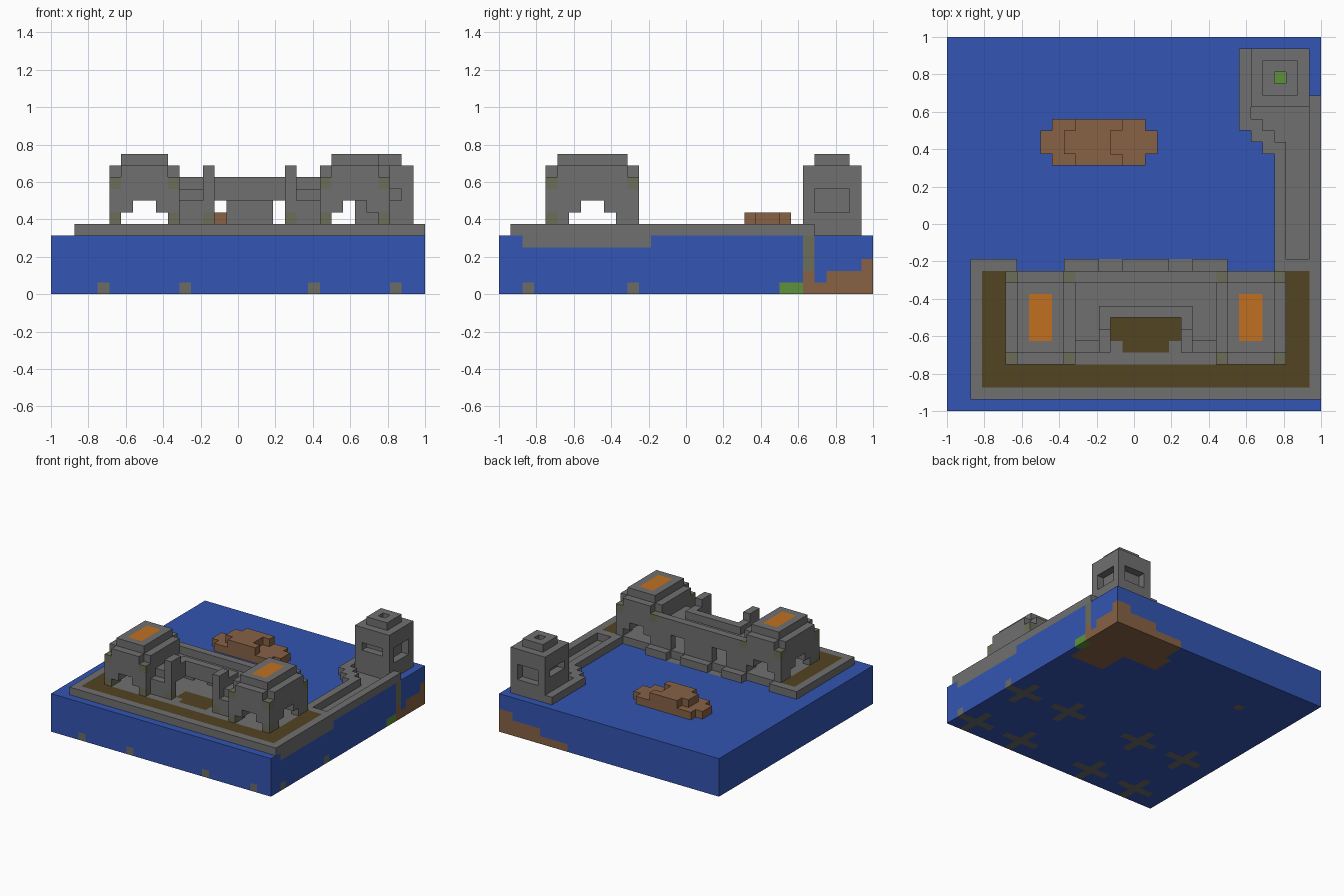
import bpy, bmesh
from mathutils import Vector

if "Cube" in bpy.data.objects:
    bpy.data.objects.remove(bpy.data.objects["Cube"], do_unlink=True)

COLOURS = {
    "water_blue": (0.033, 0.091, 0.445),
    "stone_grey": (0.16, 0.16, 0.16),
    "soil_brown": (0.084, 0.058, 0.016),
    "rock_brown": (0.242, 0.122, 0.061),
    "roof_orange": (0.527, 0.162, 0.015),
    "mossy_stone": (0.15, 0.155, 0.10),
    "leaf_green": (0.114, 0.283, 0.045),
    "piling_grey": (0.15, 0.15, 0.13),
}
BLUE, STONE, SOIL, ROCK, ORANGE, MOSS, GREEN, PILING = COLOURS
materials = []
for name, rgb in COLOURS.items():
    m = bpy.data.materials.new(name)
    m.use_nodes = True
    m.diffuse_color = (*rgb, 1)
    bsdf = m.node_tree.nodes["Principled BSDF"]
    bsdf.inputs["Base Color"].default_value = (*rgb, 1)
    bsdf.inputs["Roughness"].default_value = 0.9
    materials.append(m)
NAMES = list(COLOURS)

# Block volume: cell -> [part, colour]
N, CELL = 32, 1 / 16
cells = {}


def span(x, y, z):
    return [(i, j, k) for i in range(*x) for j in range(*y) for k in range(*z)]


def fill(part, colour, x, y, z):
    for c in span(x, y, z):
        cells[c] = [part, colour]


def carve(x, y, z):
    for c in span(x, y, z):
        cells.pop(c, None)


def paint(colour, x, y, z):
    for c in span(x, y, z):
        if c in cells:
            cells[c][1] = colour


def both(x):
    """The range and its mirror twin about the castle's middle."""
    return x, (34 - x[1], 34 - x[0])


# Water block with sea bed, pilings and weed
fill("water", BLUE, (0, N), (0, N), (0, 5))
for x, y, h in [((22, 32), (29, 32), 1), ((21, 32), (26, 29), 1), ((26, 31), (22, 26), 1),
                ((26, 32), (31, 32), 2), ((30, 32), (28, 32), 2),
                ((31, 32), (26, 27), 2), ((30, 32), (31, 32), 3)]:
    paint(ROCK, x, y, (0, h))
paint(GREEN, (31, 32), (24, 26), (0, 1))
paint(MOSS, (31, 32), (26, 27), (2, 5))
paint(ROCK, (7, 8), (25, 26), (0, 1))
for i in (4, 11, 22, 29):
    for j in (2, 11):
        paint(PILING, (i - 2, i + 3), (j, j + 1), (0, 1))
        paint(PILING, (i, i + 1), (j - 2, j + 3), (0, 1))
paint(STONE, (31, 32), (2, 13), (4, 5))

# Quay with garden soil and landing ledges
fill("quay", STONE, (2, 32), (1, 12), (5, 6))
paint(SOIL, (3, 31), (2, 12), (5, 6))
paint(STONE, (5, 29), (4, 12), (5, 6))
paint(SOIL, (14, 20), (6, 8), (5, 6))
paint(SOIL, (15, 19), (5, 6), (5, 6))
for x in ((2, 6), (28, 32), (10, 13), (15, 19), (21, 24)):
    fill("quay", STONE, x, (12, 13), (5, 6))
for x in both((13, 15)):
    paint(STONE, x, (12, 13), (4, 5))

# Pier: rims around a sunken walkway, widening in steps to the watchtower
fill("pier", STONE, (28, 32), (13, 27), (5, 6))
for x, y in [((27, 28), (22, 26)), ((26, 27), (23, 26)), ((25, 26), (24, 31))]:
    fill("pier", STONE, x, y, (5, 6))
for x, y in [((29, 31), (13, 26)), ((28, 29), (23, 26)),
             ((27, 28), (24, 26)), ((26, 27), (25, 26))]:
    carve(x, y, (5, 6))
    paint(STONE, x, y, (4, 5))

# Watchtower with recessed windows and a planted roof well
fill("watchtower", STONE, (26, 31), (26, 31), (5, 11))
fill("watchtower", STONE, (27, 30), (27, 30), (11, 12))
carve((28, 29), (28, 29), (11, 12))
paint(GREEN, (28, 29), (28, 29), (10, 11))
carve((30, 31), (27, 30), (7, 9))
carve((27, 30), (30, 31), (7, 9))
carve((26, 27), (27, 30), (8, 9))
carve((27, 30), (26, 27), (8, 9))

# Gate hall between the two keeps: roof, back parapet, court parapet
fill("gate_hall", STONE, (11, 23), (6, 12), (6, 9))
fill("gate_hall", STONE, (11, 23), (11, 12), (9, 10))
fill("gate_hall", STONE, (13, 21), (7, 9), (9, 10))
carve((11, 23), (6, 11), (6, 8))
carve((14, 20), (4, 8), (6, 12))
for x in both((11, 13)):
    fill("gate_hall", STONE, x, (5, 6), (6, 8))
for x in both((13, 14)):
    fill("gate_post", STONE, x, (5, 6), (6, 11))
    fill("gate_post", STONE, x, (6, 7), (8, 11))
    paint(MOSS, x, (5, 6), (6, 7))
for x in both((13, 15)):
    carve(x, (11, 12), (6, 8))

# Twin keeps with crossing arches, clipped corners and tiled caps
for part, (a, b) in zip(("right_keep", "left_keep"), both((5, 11))):
    fill(part, STONE, (a, b), (4, 12), (6, 11))
    for i in (a, b - 1):
        for j in (4, 11):
            carve((i, i + 1), (j, j + 1), (10, 11))
            paint(MOSS, (i, i + 1), (j, j + 1), (9, 10))
        paint(MOSS, (i, i + 1), (4, 5), (6, 7))
    fill(part, STONE, (a + 1, b - 1), (5, 11), (11, 12))
    paint(ORANGE, (a + 2, b - 2), (6, 10), (11, 12))
    for inset, z in ((1, (6, 7)), (2, (7, 8))):
        carve((a + inset, b - inset), (4, 12), z)
        carve((a, b), (5 + inset, 11 - inset), z)

# Rock islet
fill("rock", ROCK, (9, 17), (21, 25), (5, 6))
fill("rock", ROCK, (8, 18), (22, 24), (5, 6))
fill("rock", ROCK, (11, 15), (21, 25), (6, 7))
fill("rock", ROCK, (10, 11), (22, 24), (6, 7))
carve((14, 15), (22, 24), (6, 7))

# Skin each part: only the exposed cell sides, merged into flat faces
SIDES = []
for axis in range(3):
    for s in (0, 1):
        u, v = (axis + 1) % 3, (axis + 2) % 3
        ring = []
        for du, dv in ((0, 0), (1, 0), (1, 1), (0, 1)):
            p = [0, 0, 0]
            p[axis], p[u], p[v] = s, du, dv
            ring.append(tuple(p))
        step = [0, 0, 0]
        step[axis] = 2 * s - 1
        SIDES.append((step, ring if s else ring[::-1]))


def build(part):
    bm, cache = bmesh.new(), {}

    def vert(p):
        if p not in cache:
            cache[p] = bm.verts.new(Vector((p[0] - N / 2, p[1] - N / 2, p[2])) * CELL)
        return cache[p]

    for c, (owner, colour) in cells.items():
        if owner != part:
            continue
        for step, ring in SIDES:
            if tuple(map(sum, zip(c, step))) not in cells:
                f = bm.faces.new([vert(tuple(map(sum, zip(c, r)))) for r in ring])
                f.material_index = NAMES.index(colour)
    bmesh.ops.dissolve_limit(bm, angle_limit=0.01, verts=bm.verts, edges=bm.edges,
                             delimit={'MATERIAL'})
    mesh = bpy.data.meshes.new(part)
    bm.to_mesh(mesh)
    bm.free()
    for m in materials:
        mesh.materials.append(m)
    bpy.context.collection.objects.link(bpy.data.objects.new(part, mesh))


for part in dict.fromkeys(owner for owner, _ in cells.values()):
    build(part)
